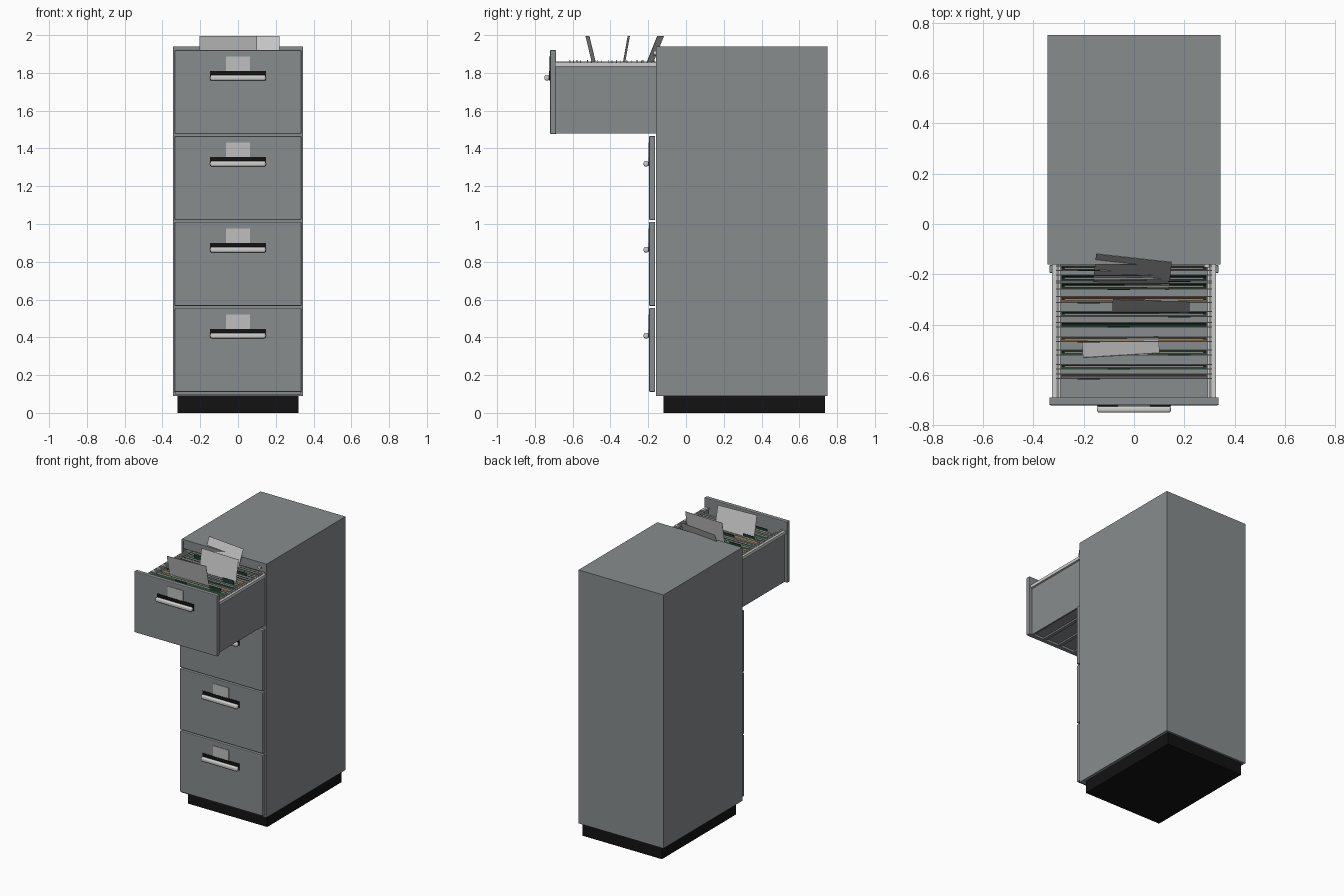
import bpy, bmesh, math, random
from mathutils import Matrix, Vector

if "Cube" in bpy.data.objects:
    bpy.data.objects.remove(bpy.data.objects["Cube"])
random.seed(4)


def mat(name, r, g, b):
    m = bpy.data.materials.new(name)
    m.diffuse_color = (r, g, b, 1)
    m.use_nodes = True
    m.node_tree.nodes["Principled BSDF"].inputs["Base Color"].default_value = m.diffuse_color
    return m


GREY = mat("steel grey paint", 0.245, 0.262, 0.27)
BLACK = mat("black plastic", 0.006, 0.006, 0.006)
SILVER = mat("bright metal", 0.62, 0.62, 0.61)
LABEL = mat("label card", 0.52, 0.52, 0.52)
PAPER = mat("white paper", 0.60, 0.60, 0.60)
GREEN = mat("folder green", 0.035, 0.13, 0.055)
DARK = mat("folder dark green", 0.014, 0.05, 0.03)
TAN = mat("folder tan", 0.36, 0.20, 0.08)


def finish(name, bm, material, bevel=0, segs=2):
    me = bpy.data.meshes.new(name)
    bmesh.ops.recalc_face_normals(bm, faces=bm.faces)
    bm.to_mesh(me)
    bm.free()
    ob = bpy.data.objects.new(name, me)
    bpy.context.collection.objects.link(ob)
    me.materials.append(material)
    if bevel:
        b = ob.modifiers.new("bevel", 'BEVEL')
        b.width, b.segments = bevel, segs
        b.limit_method = 'ANGLE'
    return ob


def add_box(bm, x0, x1, y0, y1, z0, z1):
    c = Vector(((x0 + x1) / 2, (y0 + y1) / 2, (z0 + z1) / 2))
    bmesh.ops.create_cube(bm, size=1, matrix=Matrix.Translation(c)
                          @ Matrix.Diagonal((x1 - x0, y1 - y0, z1 - z0, 1)))


def boxes(name, dims, material, bevel=0, segs=2):
    bm = bmesh.new()
    for d in dims:
        add_box(bm, *d)
    return finish(name, bm, material, bevel, segs)


def sheet(name, x0, x1, bottom, top, material, yaw=0, roll=0, t=0.003):
    """Thin upright card from bottom (y, z) to top (y, z)."""
    (yb, zb), (yt, zt) = bottom, top
    h = math.hypot(yt - yb, zt - zb)
    bm = bmesh.new()
    add_box(bm, -(x1 - x0) / 2, (x1 - x0) / 2, -t / 2, t / 2, -h / 2, h / 2)
    bm.transform(Matrix.Translation(((x0 + x1) / 2, (yb + yt) / 2, (zb + zt) / 2))
                 @ Matrix.Rotation(yaw, 4, 'Z')
                 @ Matrix.Rotation(-math.atan2(yt - yb, zt - zb), 4, 'X')
                 @ Matrix.Rotation(roll, 4, 'Y'))
    return finish(name, bm, material)


FRONT, BACK, BOT, TOP, W = -0.16, 0.75, 0.09, 1.94, 0.343
PITCH, Z0, DH = 0.455, 0.111, 0.445
OPEN = 0.525

# plinth and hollow carcass with cross rails between the drawers
boxes("plinth", [(-0.32, 0.32, -0.12, 0.735, 0, BOT)], BLACK)
bm = bmesh.new()
add_box(bm, -W, W, FRONT, BACK, BOT, TOP)
face = min(bm.faces, key=lambda f: f.calc_center_median().y)
bmesh.ops.inset_individual(bm, faces=[face], thickness=0.016)
r = bmesh.ops.extrude_discrete_faces(bm, faces=[face])
bmesh.ops.translate(bm, vec=(0, 0.88, 0), verts=r['faces'][0].verts)
finish("carcass", bm, GREY)
rails = [(-0.33, 0.33, FRONT, -0.10, Z0 + PITCH * i - 0.016, Z0 + PITCH * i + 0.006)
         for i in range(1, 4)]
rails.append((-0.33, 0.33, FRONT, -0.12, 1.875, 1.93))
rails.append((-0.33, 0.33, FRONT, 0.74, Z0 + PITCH * 3 - 0.012, Z0 + PITCH * 3 - 0.004))
boxes("carcass_rails", rails, GREY)

# lock on the top rail
bm = bmesh.new()
bmesh.ops.create_cone(bm, cap_ends=True, segments=20, radius1=0.012, radius2=0.012, depth=0.014,
                      matrix=Matrix.Translation((0.29, FRONT - 0.005, 1.905))
                      @ Matrix.Rotation(math.pi / 2, 4, 'X'))
finish("lock", bm, SILVER)

# drawer fronts, handles and labels; the top one is pulled out
for i in range(4):
    z = Z0 + PITCH * i
    dy = -OPEN if i == 3 else 0
    y = -0.195 + dy
    n = f"_{i + 1}"
    boxes("drawer_front" + n, [(-0.336, 0.336, y, y + 0.032, z, z + DH)], GREY, 0.005)
    boxes("grip_recess" + n, [(-0.147, 0.147, y - 0.004, y + 0.004, z + 0.285, z + 0.333)], BLACK)
    h = boxes("handle" + n, [(-0.147, 0.147, y - 0.029, y - 0.003, z + 0.283, z + 0.313)],
              SILVER, 0.010, 4)
    boxes("label" + n, [(-0.064, 0.064, y - 0.004, y + 0.004, z + 0.334, z + 0.41)], LABEL)
    bpy.context.view_layer.objects.active = h
    h.select_set(True)
    bpy.ops.object.shade_smooth_by_angle(angle=math.radians(40))
    h.select_set(False)

# open drawer box with ribbed floor
ZB, ZT = 1.478, 1.855
Y0, Y1 = -0.69, 0.06
body, runner, hang = [], [], []
for s in (-1, 1):
    def side(a, b):
        return (min(s * a, s * b), max(s * a, s * b))
    body.append((*side(0.300, 0.312), Y0, Y1, ZB, ZT - 0.004))
    runner.append((*side(0.308, 0.326), Y0, Y1, ZT - 0.022, ZT))
    hang.append((*side(0.292, 0.302), Y0, Y1, ZT - 0.008, ZT + 0.004))
body += [(-0.30, 0.30, Y0, Y1, ZB + 0.014, ZB + 0.022), (-0.312, 0.312, Y1, Y1 + 0.012, ZB, ZT)]
body += [(x - 0.012, x + 0.012, Y0, Y1, ZB + 0.003, ZB + 0.016) for x in (-0.2, -0.07, 0.07, 0.2)]
boxes("drawer_box", body, GREY)
boxes("drawer_runners", runner, SILVER)
boxes("hanging_rails", hang, SILVER)

# hanging folders: two sheets meeting in a V, hook bars, index tabs, contents
folders = [(-0.605, GREY), (-0.567, GREEN), (-0.510, GREEN), (-0.458, TAN), (-0.400, DARK),
           (-0.358, GREEN), (-0.300, TAN), (-0.247, DARK), (-0.215, DARK), (-0.175, DARK),
           (-0.13, GREEN), (-0.08, TAN), (-0.02, DARK)]
bars, tabs, papers = [], [], []
for k, (y, m) in enumerate(folders):
    w = random.uniform(0.008, 0.013)
    for e in (-1, 1):
        sheet(f"folder_{k + 1}_{'front' if e < 0 else 'back'}", -0.287, 0.287,
              (y + e * 0.002, 1.52), (y + e * w, 1.842), m, t=0.004)
        bars.append((-0.311, 0.311, y + e * w - 0.002, y + e * w + 0.002, 1.842, 1.849))
        for x in (-0.300, 0.300):
            bars.append((x - 0.010, x + 0.010, y + e * w - 0.002, y + e * w + 0.002, 1.845, 1.866))
    if k not in (0, 4):
        papers.append((-0.275, 0.275, y - 0.003, y + 0.003, 1.53, 1.825))
    x = (-0.18, -0.06, 0.18)[k % 3]
    tabs.append((x - 0.045, x + 0.045, y - w - 0.003, y - w + 0.001, 1.835, 1.868))
boxes("folder_hook_bars", bars, SILVER)
boxes("index_tabs", tabs, DARK)
boxes("filed_papers", papers, PAPER)

# three loose sheets standing out of the files
sheet("loose_sheet_front", -0.205, 0.10, (-0.455, 1.72), (-0.522, 1.996), PAPER, yaw=0.06)
sheet("loose_sheet_middle", -0.085, 0.22, (-0.352, 1.72), (-0.303, 1.996), PAPER, yaw=-0.03)
sheet("loose_sheet_back", -0.157, 0.145, (-0.245, 1.72), (-0.134, 1.996), PAPER, yaw=-0.11)
